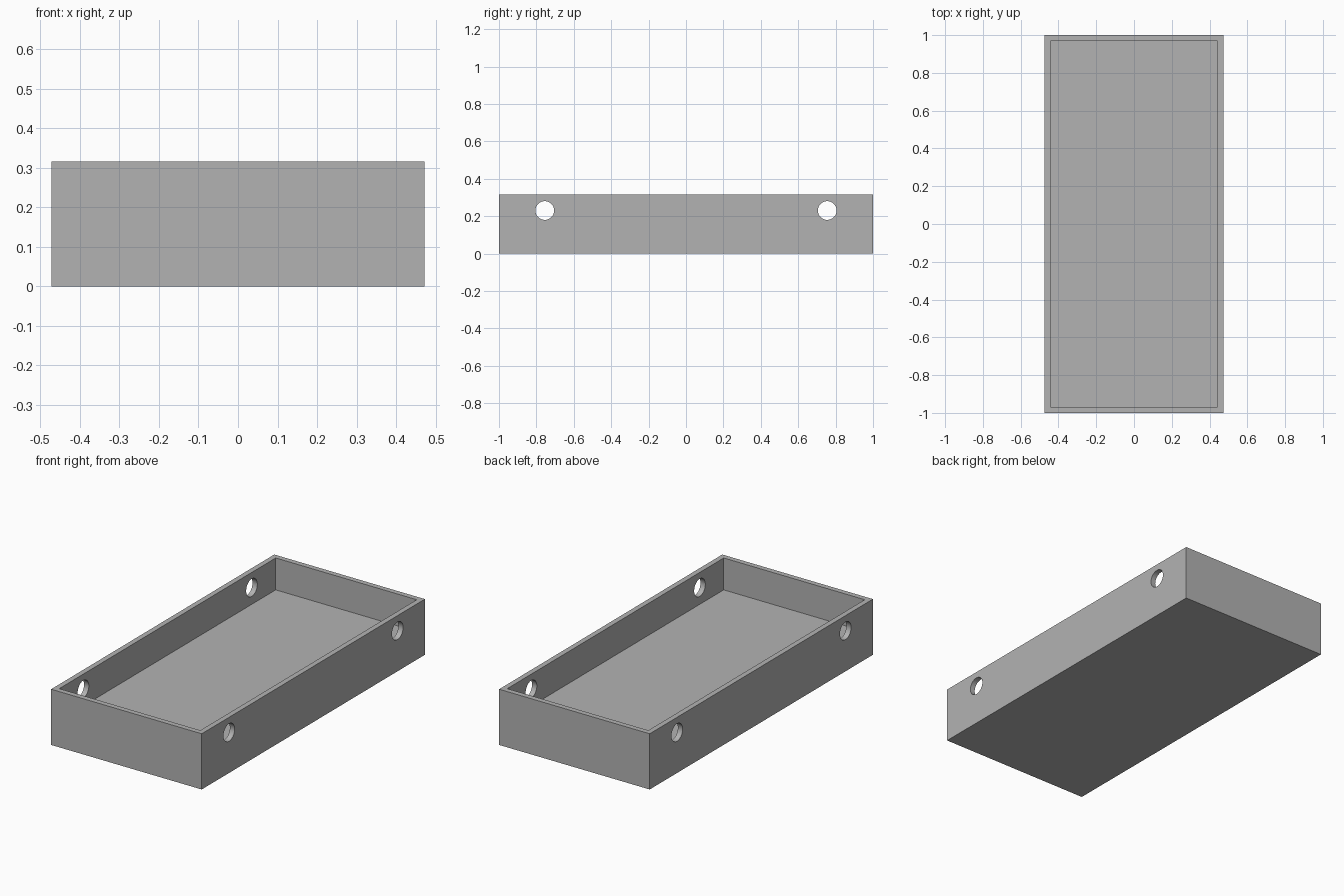
import bpy
from math import pi, radians

if "Cube" in bpy.data.objects:
    bpy.data.objects.remove(bpy.data.objects["Cube"], do_unlink=True)

WIDTH, LENGTH, HEIGHT = 0.945, 2.0, 0.316
WALL, FLOOR = 0.03, 0.135
HOLE_Y, HOLE_Z, HOLE_RADIUS = 0.755, 0.23, 0.05

# Single grey material
grey = bpy.data.materials.new("plain grey")
grey.use_nodes = True
colour = (0.45, 0.45, 0.45, 1)
grey.diffuse_color = colour
grey.node_tree.nodes["Principled BSDF"].inputs["Base Color"].default_value = colour


def box(name, size, bottom):
    bpy.ops.mesh.primitive_cube_add(size=1, location=(0, 0, bottom + size[2] / 2))
    obj = bpy.context.object
    obj.name = name
    obj.scale = size
    bpy.ops.object.transform_apply(location=True, rotation=True, scale=True)
    return obj


# Tray body
tray = box("tray", (WIDTH, LENGTH, HEIGHT), 0)
tray.data.materials.append(grey)

# Recess cutter, then one long pin through both side walls at each end
cutters = [box("recess_cutter", (WIDTH - 2 * WALL, LENGTH - 2 * WALL, HEIGHT), FLOOR)]
for end, side in (("front", -1), ("back", 1)):
    bpy.ops.mesh.primitive_cylinder_add(
        vertices=48, radius=HOLE_RADIUS, depth=WIDTH * 1.5,
        location=(0, side * HOLE_Y, HOLE_Z), rotation=(0, pi / 2, 0))
    bpy.context.object.name = end + "_hole_cutter"
    cutters.append(bpy.context.object)

# Cut the recess and the holes
for cutter in cutters:
    cutter.hide_render = True
    cut = tray.modifiers.new(cutter.name, 'BOOLEAN')
    cut.operation = 'DIFFERENCE'
    cut.solver = 'EXACT'
    cut.object = cutter

bpy.ops.object.select_all(action='DESELECT')
tray.select_set(True)
bpy.context.view_layer.objects.active = tray
for cutter in cutters:
    bpy.ops.object.modifier_apply(modifier=cutter.name)
for cutter in cutters:
    bpy.data.objects.remove(cutter, do_unlink=True)

# Smooth hole walls, sharp box edges
bpy.ops.object.shade_smooth_by_angle(angle=radians(30))
